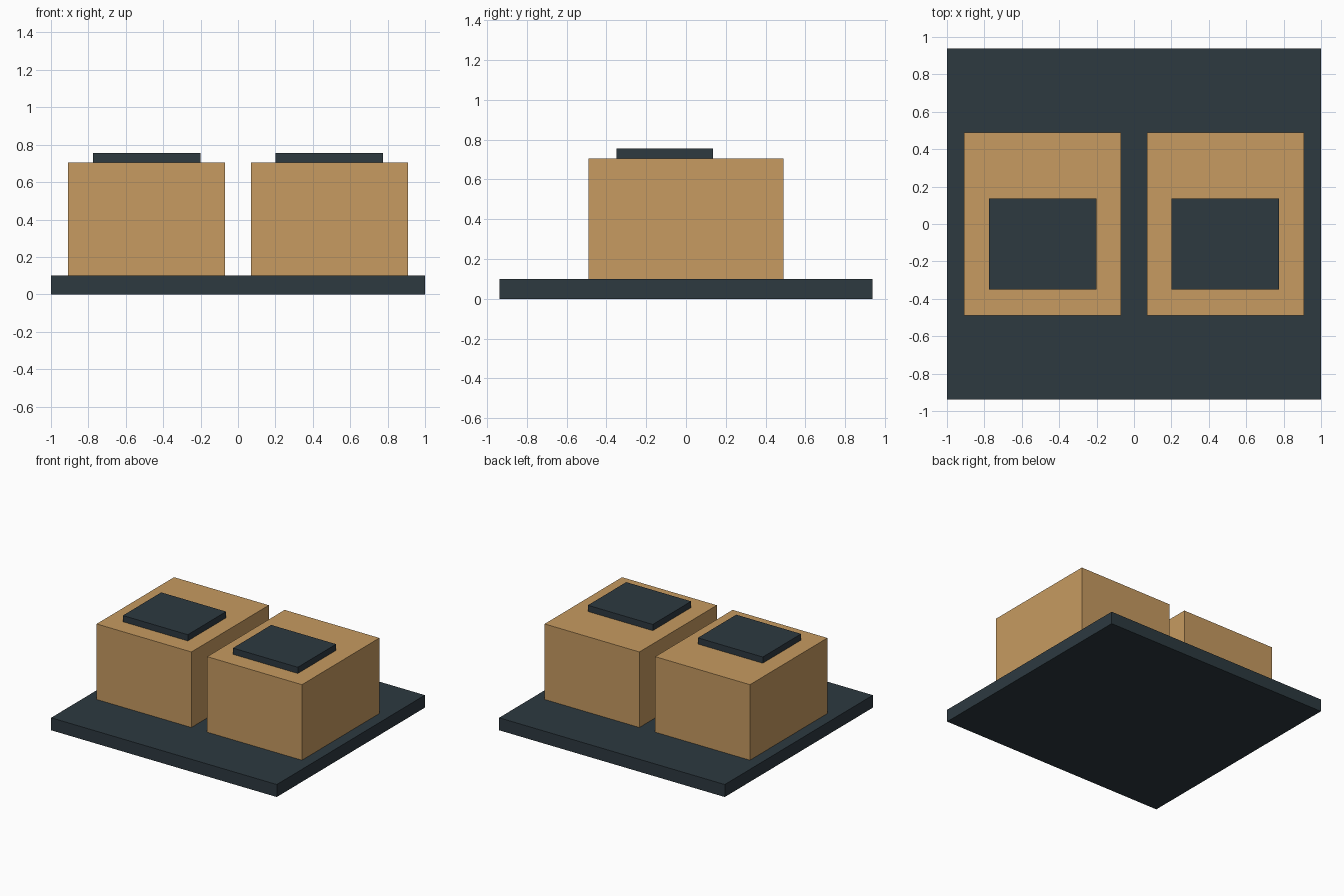
import bpy

# Remove the default cube
cube = bpy.data.objects.get("Cube")
if cube:
    bpy.data.objects.remove(cube, do_unlink=True)


def make_material(name, color):
    mat = bpy.data.materials.new(name)
    mat.use_nodes = True
    mat.diffuse_color = color
    mat.node_tree.nodes["Principled BSDF"].inputs["Base Color"].default_value = color
    return mat


def make_box(name, x, y, z, mat):
    """Box spanning the given (low, high) range on each axis."""
    spans = (x, y, z)
    bpy.ops.mesh.primitive_cube_add(size=1, location=[(a + b) / 2 for a, b in spans])
    box = bpy.context.object
    box.name = name
    box.scale = [b - a for a, b in spans]
    bpy.ops.object.transform_apply(location=False, rotation=False, scale=True)
    box.data.materials.append(mat)
    return box


slate = make_material("dark slate", (0.026, 0.041, 0.051, 1))
tan = make_material("warm tan", (0.571, 0.328, 0.119, 1))

# Base slab
make_box("base_slab", (-1, 1), (-0.9375, 0.9375), (0, 0.1), slate)

# Matching block and top plate on each side
for side, sign in (("left", 1), ("right", -1)):
    def mirrored(low, high):
        return tuple(sorted((sign * low, sign * high)))

    make_box(side + "_block", mirrored(0.07, 0.91), (-0.49, 0.49), (0.1, 0.705), tan)
    make_box(side + "_top_plate", mirrored(0.2, 0.775), (-0.35, 0.135), (0.705, 0.755), slate)
